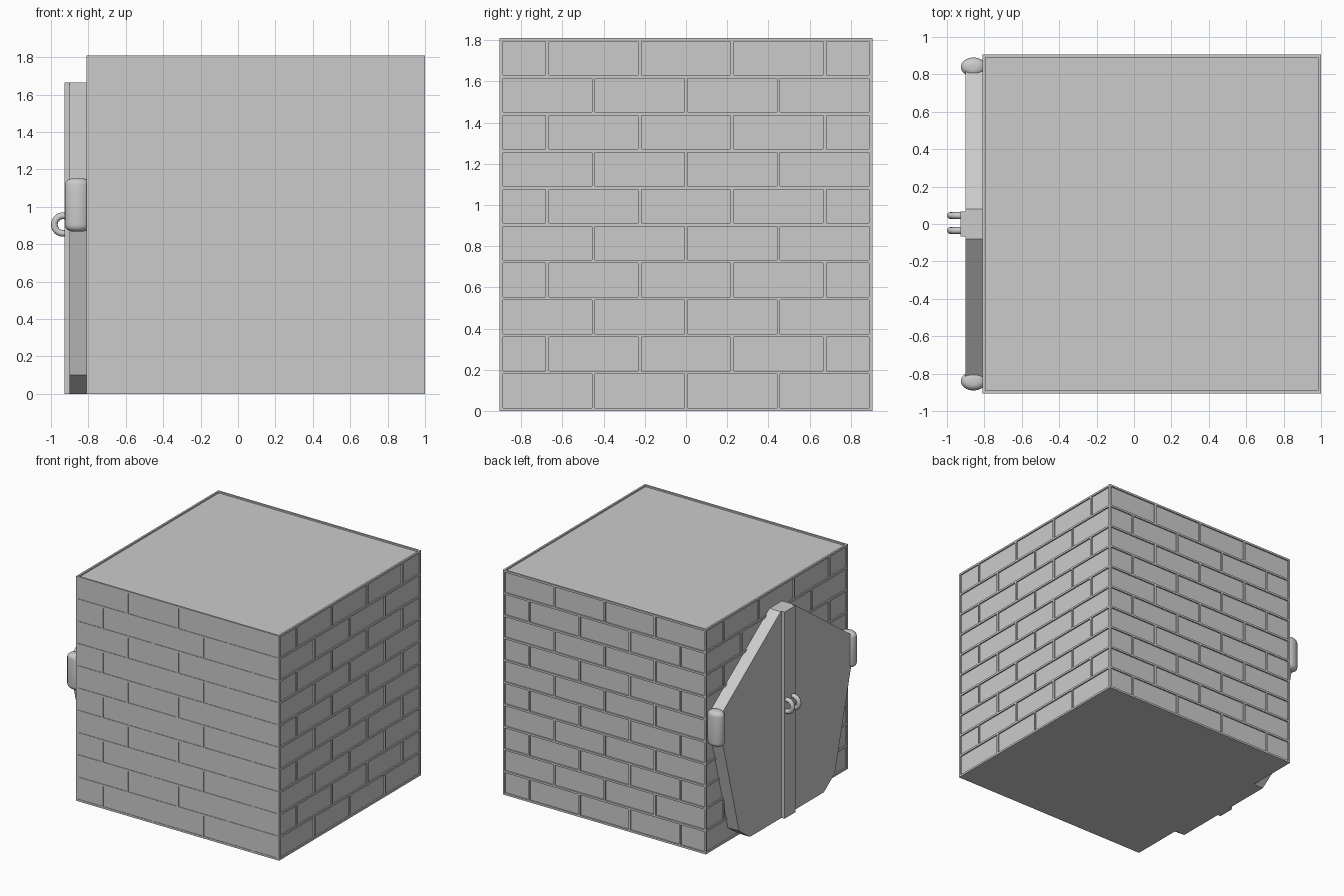
import bpy, bmesh, math
from mathutils import Matrix, Vector

if "Cube" in bpy.data.objects:
    bpy.data.objects.remove(bpy.data.objects["Cube"])

S = 1.81            # cube side
H = S / 2
CX = 0.095          # cube centre in x
GAP = 0.016         # mortar width
RIM = 0.015         # mortar strip thickness
ROWS = 10
PITCH = (S - GAP) / ROWS
WIDE = (S - GAP) / 4


def add_box(bm, lo, hi, mat=Matrix()):
    size = [b - a for a, b in zip(lo, hi)]
    mid = [(a + b) / 2 for a, b in zip(lo, hi)]
    m = mat @ Matrix.Translation(mid) @ Matrix.Diagonal((*size, 1))
    bmesh.ops.create_cube(bm, size=1, matrix=m)


def finish(bm, name):
    bmesh.ops.recalc_face_normals(bm, faces=bm.faces[:])
    me = bpy.data.meshes.new(name)
    bm.to_mesh(me)
    bm.free()
    ob = bpy.data.objects.new(name, me)
    bpy.context.collection.objects.link(ob)
    return ob


def smooth(ob, angle=40):
    bpy.ops.object.select_all(action='DESELECT')
    ob.select_set(True)
    bpy.context.view_layer.objects.active = ob
    bpy.ops.object.shade_smooth_by_angle(angle=math.radians(angle))


def prism(name, outline, x0, x1):
    bm = bmesh.new()
    face = bm.faces.new([bm.verts.new((x0, y, z)) for y, z in outline])
    ext = bmesh.ops.extrude_face_region(bm, geom=[face])
    verts = [v for v in ext['geom'] if isinstance(v, bmesh.types.BMVert)]
    bmesh.ops.translate(bm, verts=verts, vec=(x1 - x0, 0, 0))
    return finish(bm, name)


# core block carrying the brick faces and the sunken top
bm = bmesh.new()
add_box(bm, (CX - H + 0.01, -H + 0.004, 0), (CX + H - 0.01, H - 0.01, S - 0.012))
finish(bm, "block_core")


# mortar lattice of one wall: outer plane at local y = -H
def mortar(name, angle, shift):
    bm = bmesh.new()
    m = Matrix.Translation((CX, 0, 0)) @ Matrix.Rotation(angle, 4, 'Z')
    y0, y1 = -H, -H + RIM
    for r in range(ROWS + 1):
        z = r * PITCH
        add_box(bm, (-H, y0, z), (H, y1, z + GAP), m)
    for r in range(ROWS):
        half = (r + shift) % 2
        seams = [-H, H - GAP]
        seams += [-H + WIDE * (i + (0.5 if half else 1)) for i in range(4 if half else 3)]
        for x in seams:
            add_box(bm, (x, y0, r * PITCH + GAP), (x + GAP, y1, (r + 1) * PITCH), m)
    finish(bm, name)


for i, side in enumerate(("front", "right", "back", "left")):
    mortar(side + "_mortar", i * math.pi / 2, 1 - i % 2)

# angular door slab
half = [(0.08, 1.665), (0.83, 1.13), (0.83, 0.93), (0.61, 0.10), (0.47, 0.0)]
outline = half + [(-y, z) for y, z in reversed(half)]
prism("door_slab", outline, -0.90, -0.80)

# centre strip down the door
prism("door_strip", [(-0.068, 0), (0.068, 0), (0.068, 1.665), (-0.068, 1.665)], -0.927, -0.85)

# rounded hinges at the door shoulders
for s, side in ((1, "left"), (-1, "right")):
    bm = bmesh.new()
    bmesh.ops.create_cone(bm, cap_ends=True, segments=32, radius1=0.05, radius2=0.05, depth=0.285)
    rims = [e for e in bm.edges if abs(e.verts[0].co.z - e.verts[1].co.z) < 1e-5]
    bmesh.ops.bevel(bm, geom=rims, offset=0.035, segments=5, profile=0.5, affect='EDGES')
    bmesh.ops.scale(bm, verts=bm.verts[:], vec=(1.36, 1, 1))
    bmesh.ops.translate(bm, verts=bm.verts[:], vec=(-0.858, s * 0.84, 1.01))
    smooth(finish(bm, side + "_hinge"))

# ring handles
for y, side in ((0.045, "left"), (-0.035, "right")):
    bpy.ops.mesh.primitive_torus_add(major_segments=32, minor_segments=12,
                                     major_radius=0.047, minor_radius=0.018,
                                     location=(-0.935, y, 0.905),
                                     rotation=(math.pi / 2, 0, 0))
    bpy.context.object.name = side + "_ring_handle"
    smooth(bpy.context.object)
